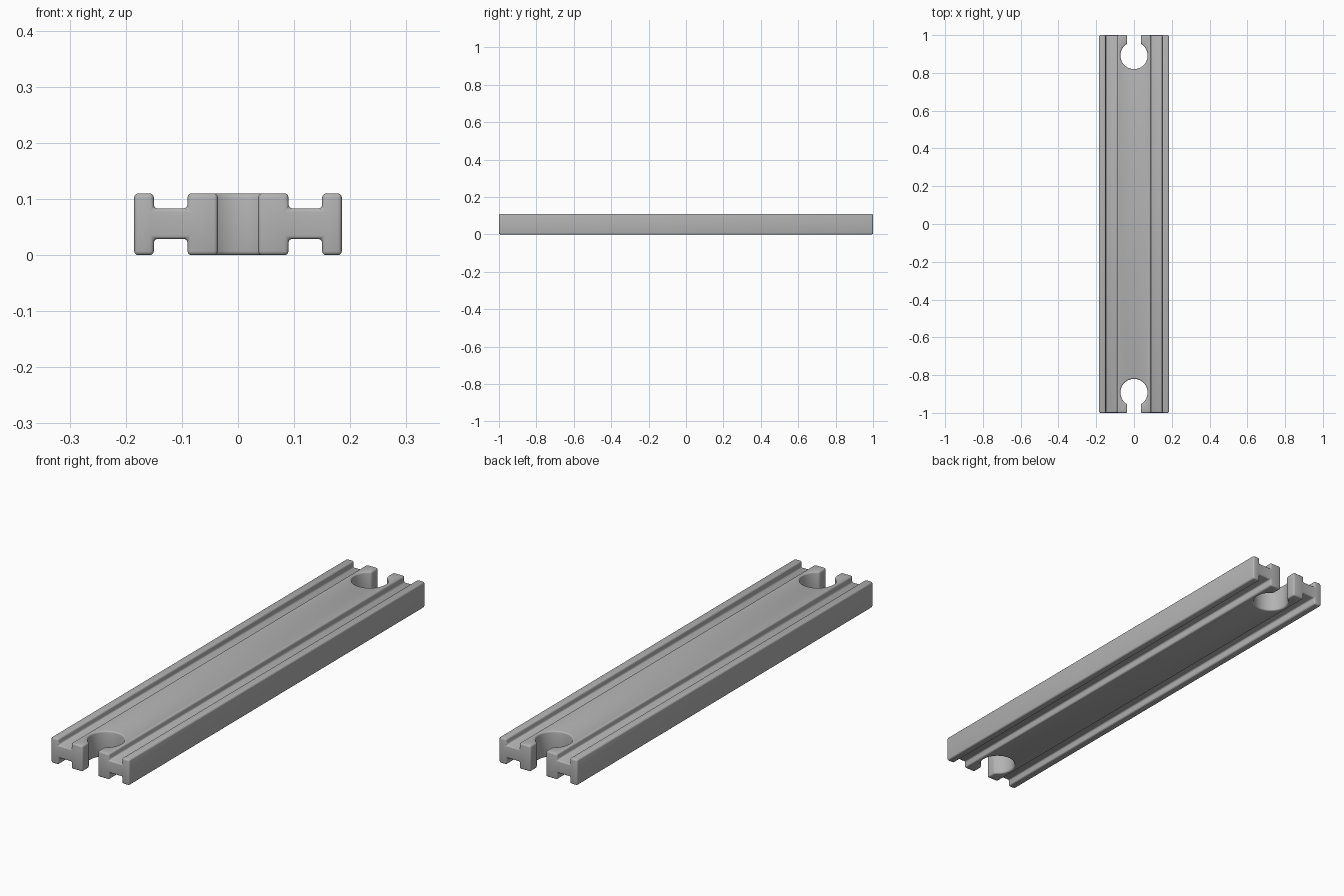
import bpy, bmesh, math

cube = bpy.data.objects.get("Cube")
if cube:
    bpy.data.objects.remove(cube, do_unlink=True)

grey = bpy.data.materials.new("plain grey")
grey.use_nodes = True
colour = (0.45, 0.45, 0.45, 1)
grey.diffuse_color = colour
grey.node_tree.nodes["Principled BSDF"].inputs["Base Color"].default_value = colour

HEIGHT = 0.11


def extrude_outline(name, points, offset):
    """Extrude a closed outline of 3D points into a solid object."""
    bm = bmesh.new()
    face = bm.faces.new([bm.verts.new(p) for p in points])
    ext = bmesh.ops.extrude_face_region(bm, geom=[face])
    moved = [v for v in ext["geom"] if isinstance(v, bmesh.types.BMVert)]
    bmesh.ops.translate(bm, verts=moved, vec=offset)
    bmesh.ops.recalc_face_normals(bm, faces=bm.faces)
    mesh = bpy.data.meshes.new(name)
    bm.to_mesh(mesh)
    bm.free()
    obj = bpy.data.objects.new(name, mesh)
    bpy.context.collection.objects.link(obj)
    mesh.materials.append(grey)
    return obj


# Track body: mirrored cross-section with wheel grooves above and below
OUTER, RAIL, CENTRE = 0.185, 0.15, 0.09
WEB_LOW, WEB_TOP = 0.029, 0.083
right = [(CENTRE, 0), (CENTRE, WEB_LOW), (RAIL, WEB_LOW), (RAIL, 0), (OUTER, 0),
         (OUTER, HEIGHT), (RAIL, HEIGHT), (RAIL, WEB_TOP), (CENTRE, WEB_TOP), (CENTRE, HEIGHT)]
section = right + [(-x, z) for x, z in reversed(right)]
track = extrude_outline("track_body", [(x, -1, z) for x, z in section], (0, 2, 0))

# Keyhole sockets at both ends: round hole with a narrow neck
RADIUS, NECK, HOLE_Y, STEPS = 0.072, 0.036, 0.892, 48
start = math.asin(NECK / RADIUS)
arc = [start + (2 * math.pi - 2 * start) * i / STEPS for i in range(STEPS + 1)]
keyhole = [(NECK, 1.1)]
keyhole += [(RADIUS * math.sin(a), HOLE_Y + RADIUS * math.cos(a)) for a in arc]
keyhole += [(-NECK, 1.1)]
cutters = []
for name, side in (("back_socket_cutter", 1), ("front_socket_cutter", -1)):
    cutter = extrude_outline(name, [(x, side * y, -0.1) for x, y in keyhole], (0, 0, 0.4))
    cutter.hide_render = True
    cut = track.modifiers.new(name, "BOOLEAN")
    cut.operation = "DIFFERENCE"
    cut.solver = "EXACT"
    cut.object = cutter
    cutters.append(cutter)

# Softly rounded edges
rounding = track.modifiers.new("rounded_edges", "BEVEL")
rounding.width = 0.007
rounding.segments = 3
rounding.limit_method = "ANGLE"
rounding.angle_limit = math.radians(40)

# Bake the modifiers, drop the cutters and smooth the shading
bpy.ops.object.select_all(action="DESELECT")
track.select_set(True)
bpy.context.view_layer.objects.active = track
for modifier in list(track.modifiers):
    bpy.ops.object.modifier_apply(modifier=modifier.name)
for cutter in cutters:
    bpy.data.objects.remove(cutter, do_unlink=True)
bpy.ops.object.shade_smooth_by_angle(angle=math.radians(35))
